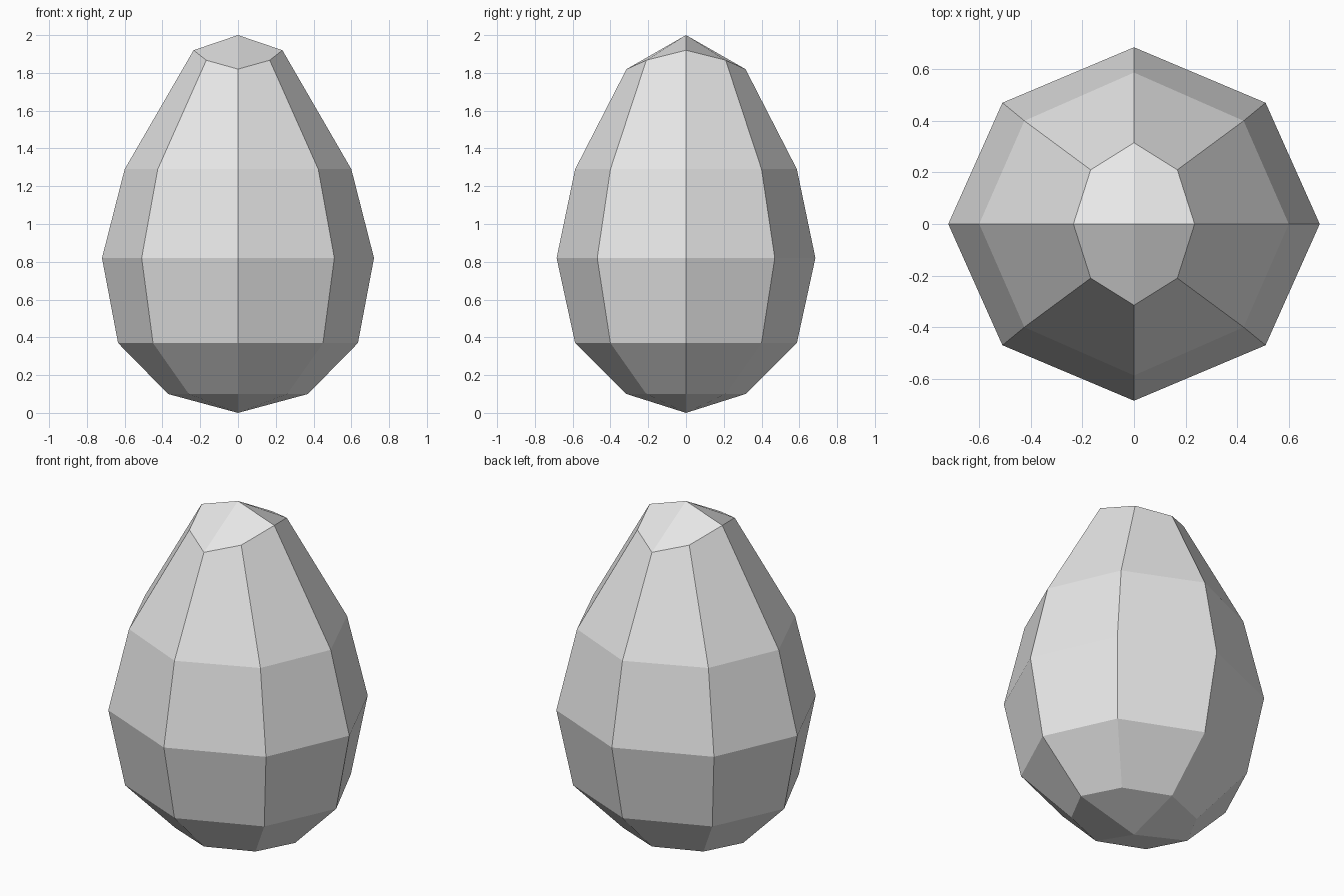
import bpy
import bmesh

cube = bpy.data.objects.get("Cube")
if cube:
    bpy.data.objects.remove(cube, do_unlink=True)

# One grey for the whole shell
grey = bpy.data.materials.new("light_grey")
grey.use_nodes = True
color = (0.8, 0.8, 0.8, 1.0)
grey.diffuse_color = color
grey.node_tree.nodes["Principled BSDF"].inputs["Base Color"].default_value = color

# Eight-sided rings from bottom to top: half width, half depth, corner x, corner y,
# then the heights of the side, corner and front points
RINGS = [
    (0.37, 0.315, 0.26, 0.21, 0.10, 0.10, 0.10),
    (0.635, 0.587, 0.45, 0.40, 0.37, 0.37, 0.37),
    (0.72, 0.685, 0.51, 0.47, 0.82, 0.82, 0.82),
    (0.60, 0.587, 0.425, 0.40, 1.29, 1.29, 1.29),
    (0.235, 0.315, 0.168, 0.21, 1.92, 1.867, 1.82),
]


def add_ring(bm, w, d, cx, cy, z_side, z_corner, z_front):
    points = [(w, 0, z_side), (cx, cy, z_corner), (0, d, z_front), (-cx, cy, z_corner),
              (-w, 0, z_side), (-cx, -cy, z_corner), (0, -d, z_front), (cx, -cy, z_corner)]
    return [bm.verts.new(p) for p in points]


def add_cap(bm, ring, height):
    # Four quads meeting at a point on the axis
    tip = bm.verts.new((0, 0, height))
    for i in range(0, 8, 2):
        bm.faces.new((tip, ring[i], ring[i + 1], ring[(i + 2) % 8]))


bm = bmesh.new()
rings = [add_ring(bm, *r) for r in RINGS]

# Side walls
for low, high in zip(rings, rings[1:]):
    for i in range(8):
        j = (i + 1) % 8
        bm.faces.new((low[i], low[j], high[j], high[i]))

# Bottom and top caps
add_cap(bm, rings[0], 0)
add_cap(bm, rings[-1], 2)
bmesh.ops.recalc_face_normals(bm, faces=bm.faces)

mesh = bpy.data.meshes.new("egg_shell")
bm.to_mesh(mesh)
bm.free()
mesh.materials.append(grey)
egg = bpy.data.objects.new("egg_shell", mesh)
bpy.context.collection.objects.link(egg)
